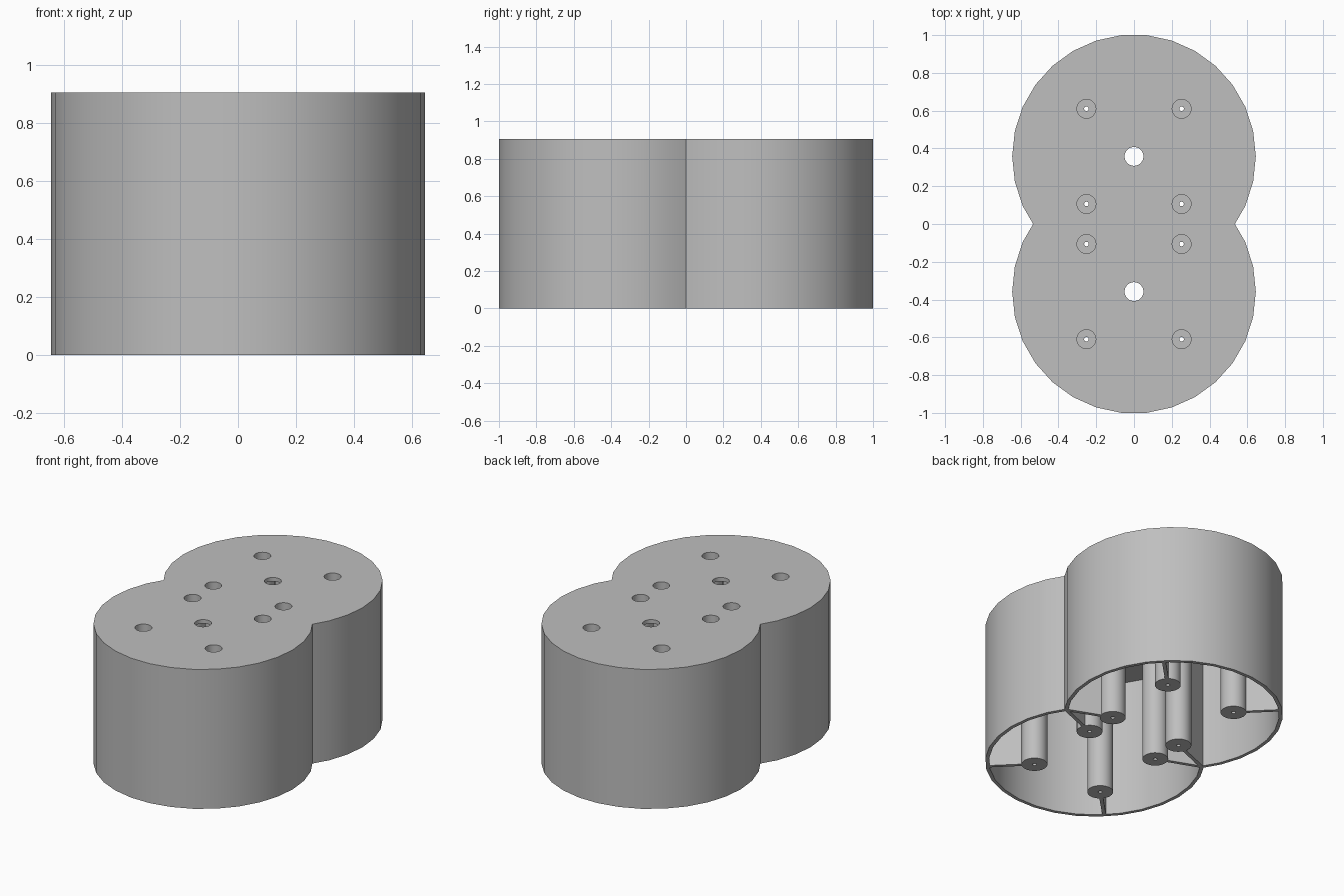
import bpy, bmesh, math
from mathutils import Vector

H, PLATE, WALL = 0.905, 0.025, 0.022     # height, top thickness, wall thickness
R, CY, OFF = 0.645, 0.358, 0.252         # lobe radius, lobe centre, boss offset
BOSS_R, BORE_R, SCREW_R, LEDGE = 0.076, 0.05, 0.012, 0.1
SIDES = 30

if "Cube" in bpy.data.objects:
    bpy.data.objects.remove(bpy.data.objects["Cube"], do_unlink=True)

grey = bpy.data.materials.new("plain grey")
grey.use_nodes = True
colour = (0.52, 0.52, 0.52, 1)
grey.diffuse_color = colour
for node in grey.node_tree.nodes:
    if node.type == 'BSDF_PRINCIPLED':
        node.inputs["Base Color"].default_value = colour


def make_object(name, bm):
    bmesh.ops.recalc_face_normals(bm, faces=bm.faces)
    mesh = bpy.data.meshes.new(name)
    bm.to_mesh(mesh)
    bm.free()
    mesh.materials.append(grey)
    obj = bpy.data.objects.new(name, mesh)
    bpy.context.collection.objects.link(obj)
    return obj


def activate(obj):
    bpy.ops.object.select_all(action='DESELECT')
    obj.select_set(True)
    bpy.context.view_layer.objects.active = obj


def smooth(obj):
    activate(obj)
    bpy.ops.object.shade_smooth_by_angle(angle=math.radians(30))


def add_prism(bm, outline, z0, z1):
    """Closed upright prism over a flat outline."""
    face = bm.faces.new([bm.verts.new((x, y, z0)) for x, y in outline])
    top = bmesh.ops.extrude_face_region(bm, geom=[face], use_keep_orig=True)
    verts = [g for g in top["geom"] if isinstance(g, bmesh.types.BMVert)]
    bmesh.ops.translate(bm, verts=verts, vec=(0, 0, z1 - z0))


def circle(x, y, r, n=SIDES):
    return [(x + r * math.cos(math.tau * i / n), y + r * math.sin(math.tau * i / n))
            for i in range(n)]


def pinch_x(r):
    """Half width of the waist, where the two lobes meet."""
    pts = [p for p in circle(0, CY, r) if p[0] > 0]
    above = min((p for p in pts if p[1] > 0), key=lambda p: p[1])
    below = max((p for p in pts if p[1] <= 0), key=lambda p: p[1])
    t = above[1] / (above[1] - below[1])
    return above[0] + t * (below[0] - above[0])


def twin_outline(r):
    """Outline of two overlapping many-sided discs."""
    w = pinch_x(r)
    lobe = [p for p in circle(0, CY, r) if p[1] > 0]
    lobe.sort(key=lambda p: math.atan2(p[1] - CY, p[0]) if p[0] > 0
              else math.atan2(p[1] - CY, p[0]) % math.tau)
    half = [(w, 0)] + lobe
    return half + [(-x, -y) for x, y in half]


def cut(obj, cutter):
    cutter.hide_render = True
    activate(obj)
    mod = obj.modifiers.new("cut", 'BOOLEAN')
    mod.operation, mod.solver, mod.object = 'DIFFERENCE', 'EXACT', cutter
    bpy.ops.object.modifier_apply(modifier=mod.name)
    bpy.data.objects.remove(cutter, do_unlink=True)


# Open-bottomed housing
bm = bmesh.new()
add_prism(bm, twin_outline(R), 0, H)
housing = make_object("housing", bm)
bm = bmesh.new()
add_prism(bm, twin_outline(R - WALL), -0.1, H - PLATE)
cut(housing, make_object("cavity_cutter", bm))

# Holes through the top plate
places = [(sx * OFF, sy * CY + oy * OFF, sx, sy, oy)
          for sx in (1, -1) for sy in (1, -1) for oy in (1, -1)]
bm = bmesh.new()
for x, y in [p[:2] for p in places] + [(0, CY), (0, -CY)]:
    add_prism(bm, circle(x, y, BORE_R), H - 2 * PLATE, H + 0.1)
cut(housing, make_object("hole_cutter", bm))
smooth(housing)

# Hollow screw posts, each turned from one profile
under = H - PLATE
profile = [(BOSS_R, under), (BOSS_R, 0), (SCREW_R, 0), (SCREW_R, LEDGE),
           (BORE_R, LEDGE), (BORE_R, under)]
bm = bmesh.new()
for x, y, *_ in places:
    rings = [[bm.verts.new((px, py, z)) for px, py in circle(x, y, r)]
             for r, z in profile]
    for a, b in zip(rings, rings[1:]):
        for i in range(SIDES):
            j = (i + 1) % SIDES
            bm.faces.new((a[i], a[j], b[j], b[i]))
smooth(make_object("screw_posts", bm))

# Upright ribs tying every post to the wall
bm = bmesh.new()
for x, y, sx, sy, oy in places:
    start = Vector((x, y))
    if sy == oy:
        reach = (R - WALL / 2) * math.sqrt(0.5)
        end = Vector((sx * reach, sy * (CY + reach)))
    else:
        end = Vector((sx * pinch_x(R - WALL / 2), 0))
    along = (end - start).normalized()
    side = Vector((-along.y, along.x)) * 0.011
    start += along * (BOSS_R - 0.012)
    add_prism(bm, [tuple(v) for v in (start - side, end - side, end + side, start + side)],
              0, under)
make_object("ribs", bm)
